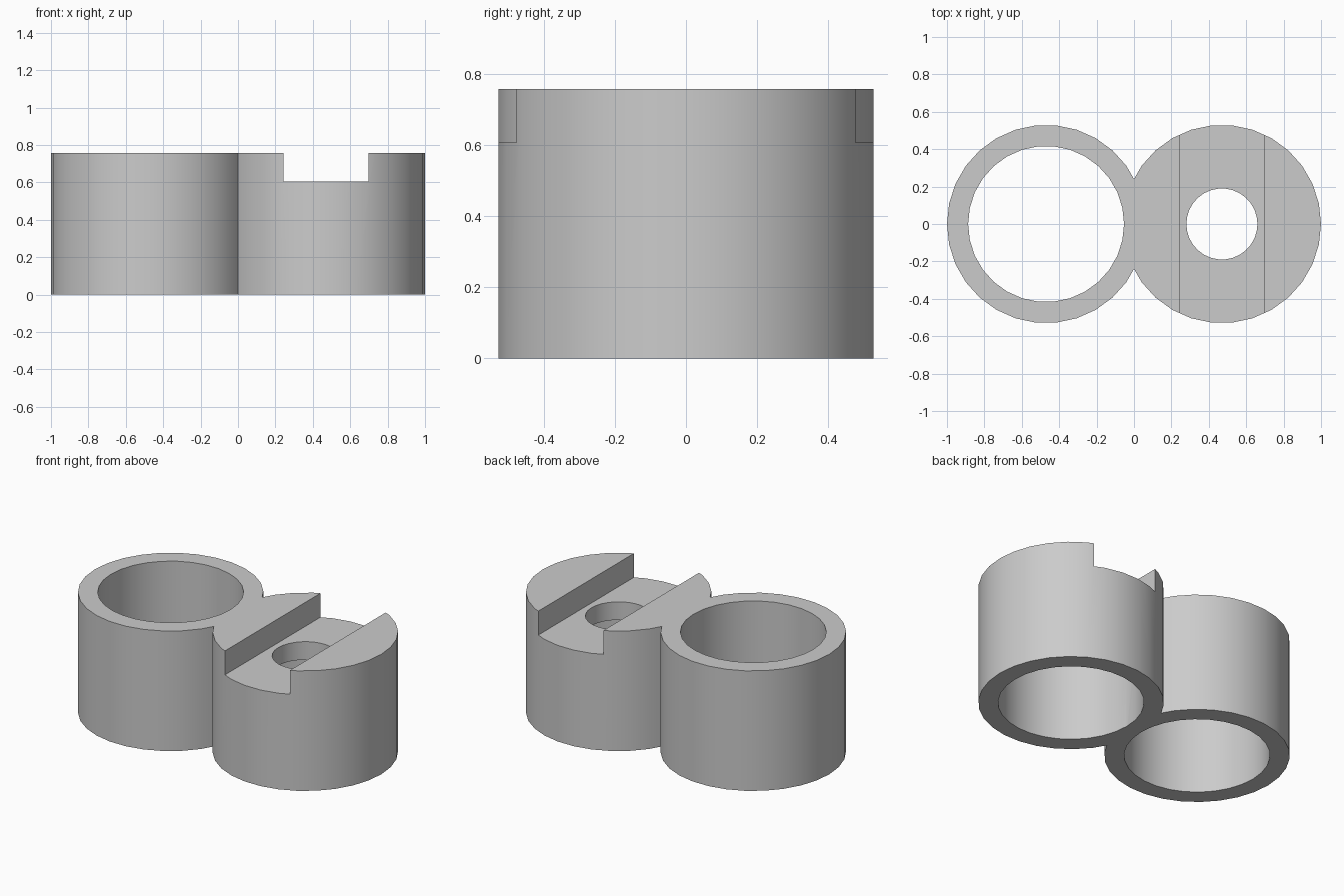
import bpy
import math

cube = bpy.data.objects.get("Cube")
if cube:
    bpy.data.objects.remove(cube, do_unlink=True)

SIDES = 30
OFFSET = 0.47      # barrel centre distance from the middle
OUTER = 0.53       # barrel radius
BORE = 0.417       # wide bore radius
HOLE = 0.19        # screw hole radius
HEIGHT = 0.757
SLOT_Z = 0.606     # slot floor
LEDGE_Z = 0.492    # ceiling of the blind bore
EXTRA = 0.1        # cutter overshoot


def cylinder(name, x, radius, z0, z1):
    # Turned so that a corner lies on the x axis
    bpy.ops.mesh.primitive_cylinder_add(
        vertices=SIDES, radius=radius, depth=z1 - z0,
        location=(x, 0, (z0 + z1) / 2), rotation=(0, 0, math.pi / 2))
    obj = bpy.context.object
    obj.name = name
    bpy.ops.object.transform_apply(location=True, rotation=True, scale=True)
    return obj


def box(name, x0, x1, y, z0, z1):
    bpy.ops.mesh.primitive_cube_add(size=1, location=((x0 + x1) / 2, 0, (z0 + z1) / 2))
    obj = bpy.context.object
    obj.name = name
    obj.scale = (x1 - x0, 2 * y, z1 - z0)
    bpy.ops.object.transform_apply(location=True, rotation=True, scale=True)
    return obj


def combine(target, tool, operation):
    tool.hide_render = True
    mod = target.modifiers.new(tool.name, 'BOOLEAN')
    mod.operation = operation
    mod.solver = 'EXACT'
    mod.object = tool
    bpy.ops.object.select_all(action='DESELECT')
    target.select_set(True)
    bpy.context.view_layer.objects.active = target
    bpy.ops.object.modifier_apply(modifier=mod.name)
    bpy.data.objects.remove(tool, do_unlink=True)


# Two joined barrels
body = cylinder("double_barrel_holder", -OFFSET, OUTER, 0, HEIGHT)
combine(body, cylinder("slotted_barrel", OFFSET, OUTER, 0, HEIGHT), 'UNION')

# Open bore, blind bore from below, screw hole and cross slot
cutters = [
    cylinder("open_bore", -OFFSET, BORE, -EXTRA, HEIGHT + EXTRA),
    cylinder("blind_bore", OFFSET, BORE, -EXTRA, LEDGE_Z),
    cylinder("screw_hole", OFFSET, HOLE, LEDGE_Z - EXTRA, HEIGHT + EXTRA),
    box("cross_slot", 0.242, 0.697, 1, SLOT_Z, HEIGHT + EXTRA),
]
for cutter in cutters:
    combine(body, cutter, 'DIFFERENCE')

# Plain grey finish
grey = bpy.data.materials.new("plain_grey")
grey.use_nodes = True
colour = (0.6, 0.6, 0.6, 1)
grey.diffuse_color = colour
grey.node_tree.nodes["Principled BSDF"].inputs["Base Color"].default_value = colour
body.data.materials.clear()
body.data.materials.append(grey)

bpy.ops.object.select_all(action='DESELECT')
body.select_set(True)
bpy.context.view_layer.objects.active = body
bpy.ops.object.shade_smooth_by_angle(angle=math.radians(30))
